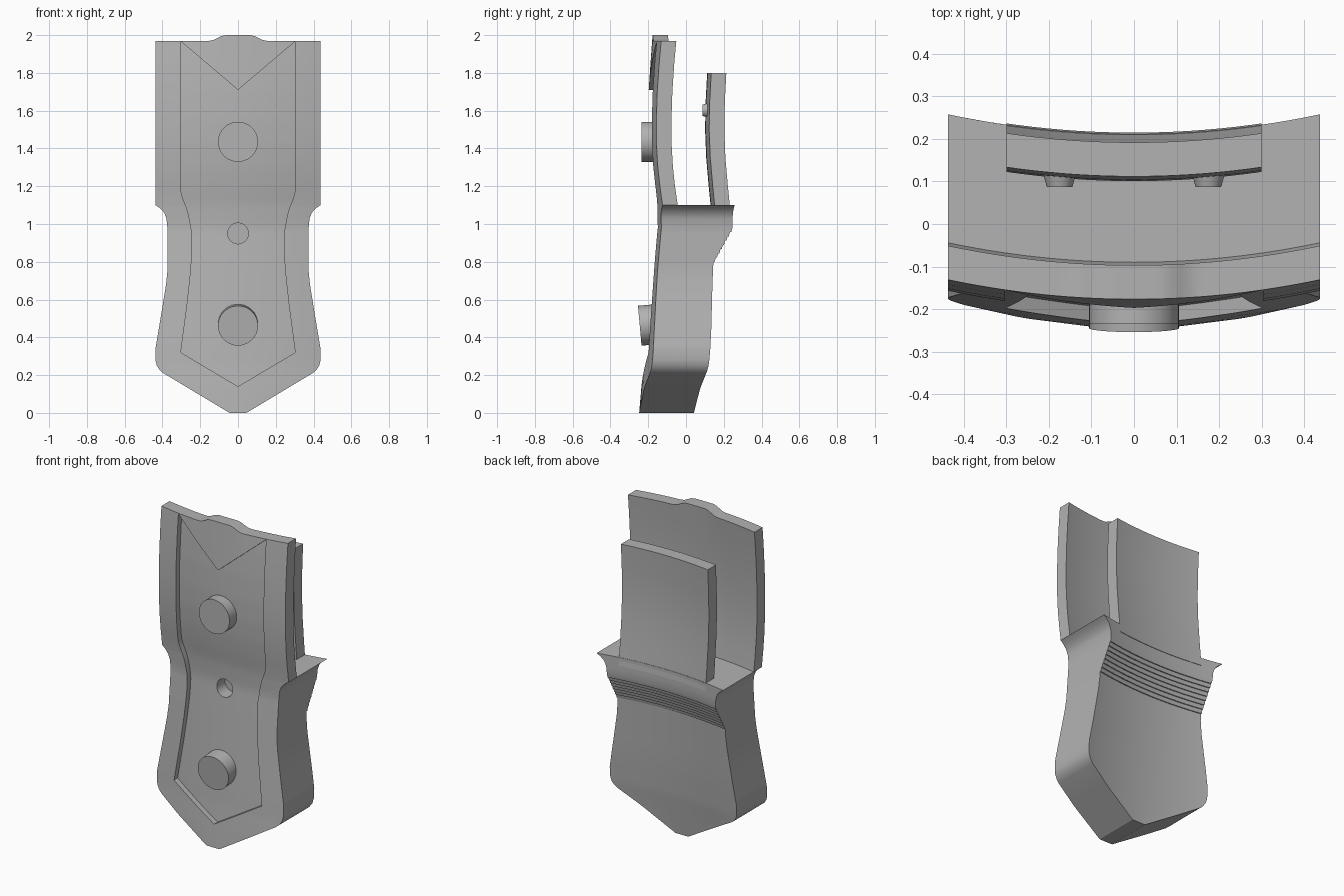
import bpy, bmesh, math
from mathutils import Vector

cube = bpy.data.objects.get("Cube")
if cube:
    bpy.data.objects.remove(cube)

grey = bpy.data.materials.new("plain_grey")
grey.use_nodes = True
COLOUR = (0.45, 0.45, 0.45, 1)
grey.diffuse_color = COLOUR
grey.node_tree.nodes["Principled BSDF"].inputs["Base Color"].default_value = COLOUR

COLS = 40
SHELF, PLATE_TOP = 1.1, 1.97
US = [2 * i / COLS - 1 for i in range(COLS + 1)]

# Profiles: (height, value) pairs
HALF_WIDTH = [(0, .045), (.012, .065), (.21, .395), (.225, .413), (.25, .43), (.28, .437), (.34, .437),
              (.55, .402), (.68, .381), (.76, .373), (.97, .373), (1.03, .379), (1.06, .391),
              (1.085, .415), (1.1, .437), (PLATE_TOP, .437)]
FRONT = [(0, -.248), (.14, -.236), (.25, -.225), (.36, -.217), (.8, -.18), (.98, -.164), (1.1, -.17),
         (1.2, -.184), (1.3, -.195), (1.42, -.202), (1.55, -.203), (1.7, -.198), (1.85, -.188), (PLATE_TOP, -.177)]
BACK = [(0, .042), (.12, .058), (.25, .075), (.45, .092), (.8, .112)]
PANEL_WIDTH = [(0, .303), (.32, .303), (.55, .272), (.72, .253), (.85, .243), (.95, .243),
               (1.06, .263), (1.165, .303), (2, .303)]
TANG = [(1.05, .135), (1.2, .12), (1.35, .107), (1.5, .101), (1.65, .104), (1.8, .112)]


def at(profile, z):
    """Value of a profile at a height."""
    if z <= profile[0][0]:
        return profile[0][1]
    for (z0, a), (z1, b) in zip(profile, profile[1:]):
        if z <= z1:
            return a + (b - a) * (z - z0) / (z1 - z0)
    return profile[-1][1]


def sag(x):
    return .24 * x * x


def finish(name, bm, angle=30):
    bmesh.ops.remove_doubles(bm, verts=bm.verts, dist=1e-5)
    bmesh.ops.recalc_face_normals(bm, faces=bm.faces)
    mesh = bpy.data.meshes.new(name)
    bm.to_mesh(mesh)
    bm.free()
    mesh.materials.append(grey)
    ob = bpy.data.objects.new(name, mesh)
    bpy.context.collection.objects.link(ob)
    smooth(ob, angle)
    return ob


def smooth(ob, angle=30):
    bpy.ops.object.select_all(action='DESELECT')
    ob.select_set(True)
    bpy.context.view_layer.objects.active = ob
    bpy.ops.object.shade_smooth_by_angle(angle=math.radians(angle))


def loft(name, rings):
    """Closed solid from rings of (front points, back points)."""
    bm = bmesh.new()
    rows = [([bm.verts.new(p) for p in f], [bm.verts.new(p) for p in b]) for f, b in rings]
    for (f0, b0), (f1, b1) in zip(rows, rows[1:]):
        r0, r1 = f0 + b0[::-1], f1 + b1[::-1]
        for i in range(len(r0)):
            bm.faces.new((r0[i - 1], r0[i], r1[i], r1[i - 1]))
    for f, b in (rows[0], rows[-1]):
        for i in range(COLS):
            bm.faces.new((f[i], f[i + 1], b[i + 1], b[i]))
    return finish(name, bm)


def ring(z, w, front, back, lift=lambda x: 0):
    xs = [u * w for u in US]
    return [[(x, y + sag(x), z + lift(x)) for x in xs] for y in (front, back)]


def cylinder(name, centre, direction, r1, r2, depth):
    bm = bmesh.new()
    bmesh.ops.create_cone(bm, cap_ends=True, segments=40, radius1=r1, radius2=r2, depth=depth)
    ob = finish(name, bm)
    ob.rotation_mode = 'QUATERNION'
    ob.rotation_quaternion = Vector(direction).to_track_quat('Z', 'Y')
    ob.location = centre
    return ob


def cut(target, cutter):
    mod = target.modifiers.new("cut", 'BOOLEAN')
    mod.operation, mod.solver, mod.object = 'DIFFERENCE', 'EXACT', cutter
    bpy.context.view_layer.objects.active = target
    bpy.ops.object.modifier_apply(modifier=mod.name)
    bpy.data.objects.remove(cutter)


def top_bump(x):
    t = min(1, max(0, (.15 - abs(x)) / .085))
    return .03 * t * t * (3 - 2 * t)


# Body with ribbed back and a shelf, continuing upward as the front plate
heights = sorted({z for p in (HALF_WIDTH, FRONT, BACK) for z, _ in p})
section = [(z, at(BACK, z)) for z in heights if z <= .8]
STEPS, RIB_LOW, RIB_HIGH = 8, .8, .98
pitch, rise = (RIB_HIGH - RIB_LOW) / STEPS, .1 / STEPS
for i in range(STEPS):
    z, y = RIB_LOW + i * pitch, at(BACK, RIB_LOW) + i * rise
    section += [(z, y + .5 * rise), (z + pitch, y + rise)]
section += [(z, .212) for z in heights if RIB_HIGH < z <= SHELF]
section += [(z, at(FRONT, z) + .08) for z in heights if z >= SHELF]
rings = [ring(z, at(HALF_WIDTH, z), at(FRONT, z), y, top_bump if z == PLATE_TOP else lambda x: 0)
         for z, y in section]
body = loft("handle_body", rings)

# Recessed front panel, pointed below and notched above
ROWS, DEPTH = 48, .035
rings = []
for j in range(ROWS + 1):
    front, back = [], []
    for u in US:
        low, high = .14 + .18 * abs(u), 1.71 + .257 * abs(u)
        z = low + (high - low) * j / ROWS
        x = u * at(PANEL_WIDTH, z)
        front.append((x, -.5, z))
        back.append((x, at(FRONT, z) + sag(x) + DEPTH, z))
    rings.append((front, back))
cut(body, loft("panel_cutter", rings))

# Small round hole in the panel
hole = cylinder("hole_cutter", (0, -.13, .95), (0, 1, 0), .055, .055, .16)
bpy.context.view_layer.update()
cut(body, hole)
smooth(body)

# Round pins on the panel
cylinder("upper_pin", (0, -.185, 1.435), (0, -1, 0), .106, .106, .1)
cylinder("lower_pin", (0, -.195, .466), (0, -1, -.09), .106, .106, .1)

# Rear tang standing on the shelf
loft("rear_tang", [ring(z, .3, y, y + .08) for z, y in TANG])

# Nubs on the inner face of the tang
for side, label in ((1, "left"), (-1, "right")):
    cylinder(label + "_nub", (side * .175, .105, 1.602), (0, -1, 0), .04, .03, .036)
